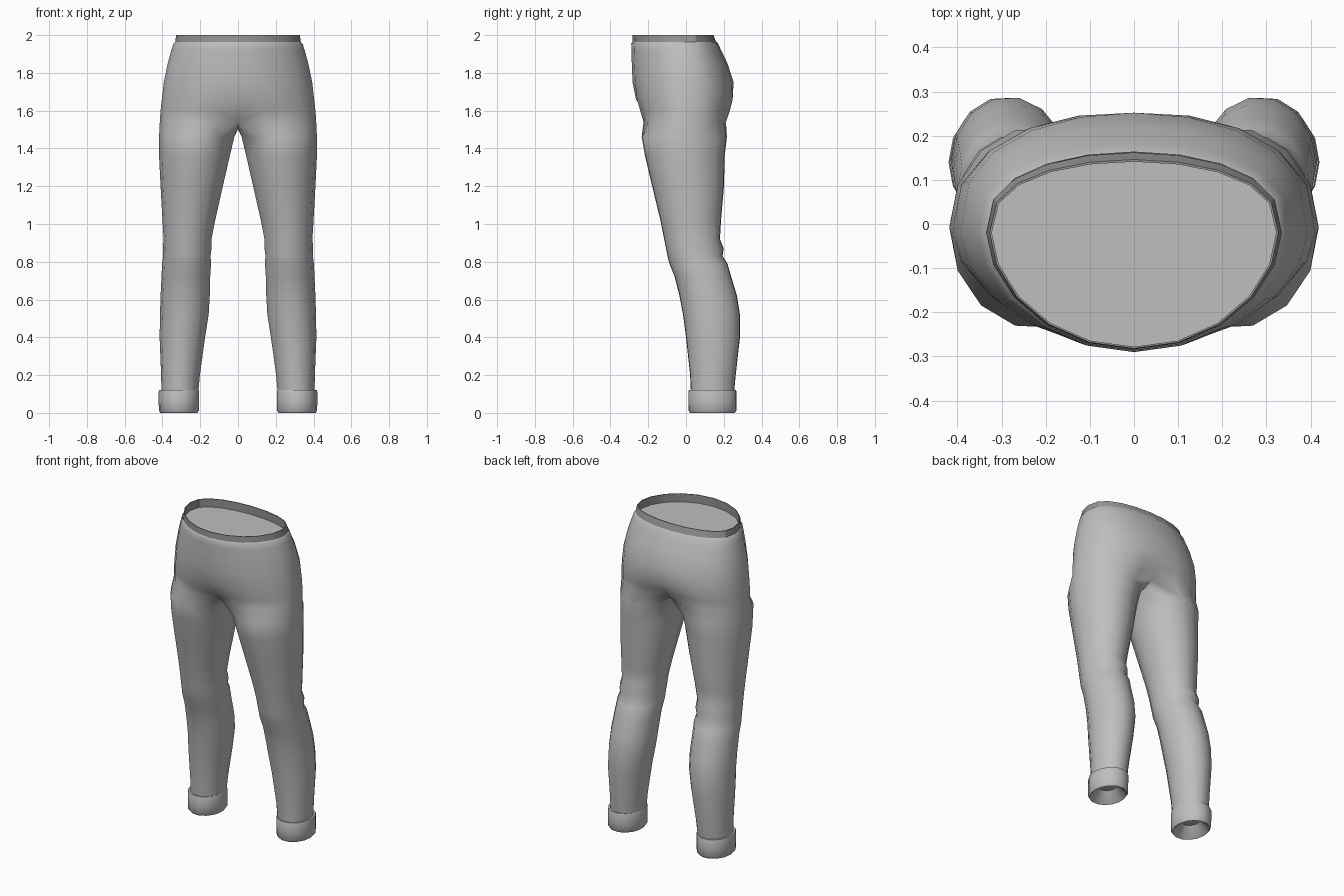
import bpy
from math import sin, cos, pi, radians

cube = bpy.data.objects.get("Cube")
if cube:
    bpy.data.objects.remove(cube, do_unlink=True)

ARC, INNER = 10, 5          # segments on the outer arc and on the inner thigh


def material(name, value):
    mat = bpy.data.materials.new(name)
    mat.use_nodes = True
    color = (value, value, value, 1)
    mat.diffuse_color = color
    mat.node_tree.nodes["Principled BSDF"].inputs["Base Color"].default_value = color
    return mat


cloth = material("grey cloth", .52)
trim = material("dark grey trim", .3)


def leg_ring(z, xi, xo, yf, yb):
    """Closed ellipse starting at the inner front and running round the outside."""
    start, end = radians(-35), radians(215)
    angles = [start + (end - start) * i / ARC for i in range(ARC + 1)]
    angles += [end + (2 * pi + start - end) * k / INNER for k in range(1, INNER)]
    return [((xi + xo) / 2 + (xo - xi) / 2 * sin(a),
             (yf + yb) / 2 - (yb - yf) / 2 * cos(a), z) for a in angles]


def hip_ring(z, xo, yf, yb, pinch=0):
    """Half outline from the front centre to the back centre."""
    ring, yc = [], -.02
    for i in range(ARC + 1):
        a = pi * i / ARC
        x, c = xo * sin(a), cos(a)
        d = (yf - yc) * c ** 1.1 if c > 0 else (yb - yc) * (-c) ** .75
        d *= 1 - pinch * max(0, 1 - x / .16)
        ring.append((0 if i in (0, ARC) else x, yc + d, z))
    return ring


class Loft:
    """Collects rings and joins them with faces that point outwards."""

    def __init__(self):
        self.verts, self.faces = [], []

    def add(self, ring):
        first = len(self.verts)
        self.verts += ring
        return list(range(first, len(self.verts)))

    def bridge(self, low, high, closed):
        n = min(len(low), len(high))
        for i in range(n if closed else n - 1):
            j = (i + 1) % n
            self.faces.append((low[i], low[j], high[j], high[i]))

    def strip(self, rings, closed):
        ids = [self.add(r) for r in rings]
        for low, high in zip(ids, ids[1:]):
            self.bridge(low, high, closed)
        return ids

    def build(self, name, mat, angle):
        mesh = bpy.data.meshes.new(name)
        mesh.from_pydata(self.verts, [], self.faces)
        mesh.materials.append(mat)
        obj = bpy.data.objects.new(name, mesh)
        bpy.context.collection.objects.link(obj)
        mirror = obj.modifiers.new("Mirror", 'MIRROR')
        mirror.use_clip = True
        bpy.ops.object.select_all(action='DESELECT')
        obj.select_set(True)
        bpy.context.view_layer.objects.active = obj
        bpy.ops.object.modifier_apply(modifier=mirror.name)
        bpy.ops.object.shade_smooth_by_angle(angle=radians(angle))
        return obj


# Leg sections: height, inner x, outer x, front y, back y
LEG = [
    (.09, .21, .405, .025, .255),
    (.2, .2, .407, .02, .265),
    (.4, .172, .415, -.002, .288),
    (.52, .153, .413, -.018, .288),
    (.62, .147, .41, -.037, .272),
    (.72, .145, .405, -.062, .242),
    (.79, .14, .402, -.09, .222),
    (.83, .143, .396, -.1, .196),
    (.87, .138, .398, -.108, .202),
    (.92, .138, .394, -.118, .182),
    (1.02, .118, .4, -.138, .188),
    (1.2, .077, .41, -.182, .204),
    (1.36, .04, .418, -.22, .208),
    (1.46, .016, .418, -.238, .22),
]
# Hip sections: height, half width, front y, back y, centre pinch
HIPS = [
    (1.54, .414, -.25, .236, .3),
    (1.6, .41, -.262, .25, .14),
    (1.66, .403, -.275, .258, .04),
    (1.75, .393, -.283, .252),
    (1.85, .372, -.287, .22),
    (1.92, .353, -.289, .186),
    (1.955, .342, -.29, .17),
    (1.963, .334, -.285, .163),
]

# Legs and hips, joined along the crotch seam
trousers = Loft()
legs = trousers.strip([leg_ring(*row) for row in LEG], True)
hips = trousers.strip([hip_ring(*row) for row in HIPS], False)
front, back = trousers.verts[hips[0][0]], trousers.verts[hips[0][-1]]
seam = []
for k in range(1, INNER):
    f = k / INNER
    seam.append((0, back[1] + (front[1] - back[1]) * f, front[2] - .04 * sin(pi * f)))
trousers.bridge(legs[-1], hips[0] + trousers.add(seam), True)
trousers.build("trousers", cloth, 60)

# Waistband: thin upright rim above the hips
band = Loft()
band.strip([hip_ring(1.955, .334, -.284, .162),
            hip_ring(2, .327, -.282, .146),
            hip_ring(2, .322, -.278, .141),
            hip_ring(1.945, .326, -.279, .142)], False)
band.build("waistband", trim, 30)

# Inner panel closing the waist
panel = Loft()
panel.faces.append(panel.add(hip_ring(1.947, .33, -.281, .15)))
panel.build("waist_lining", cloth, 30)

# Turned-up cuffs: height and scale of each ring, from inside the hem to the top
cuffs = Loft()
rings = []
for z, s in [(.06, .42), (.004, .86), (0, .92), (.012, .99), (.06, 1), (.112, 1), (.122, .97), (.122, .85)]:
    rings.append(leg_ring(z, .312 - .108 * s, .312 + .108 * s, .14 - .13 * s, .14 + .13 * s))
ids = cuffs.strip(rings, True)
cuffs.faces.append(ids[0][::-1])
cuffs.build("cuffs", cloth, 40)
